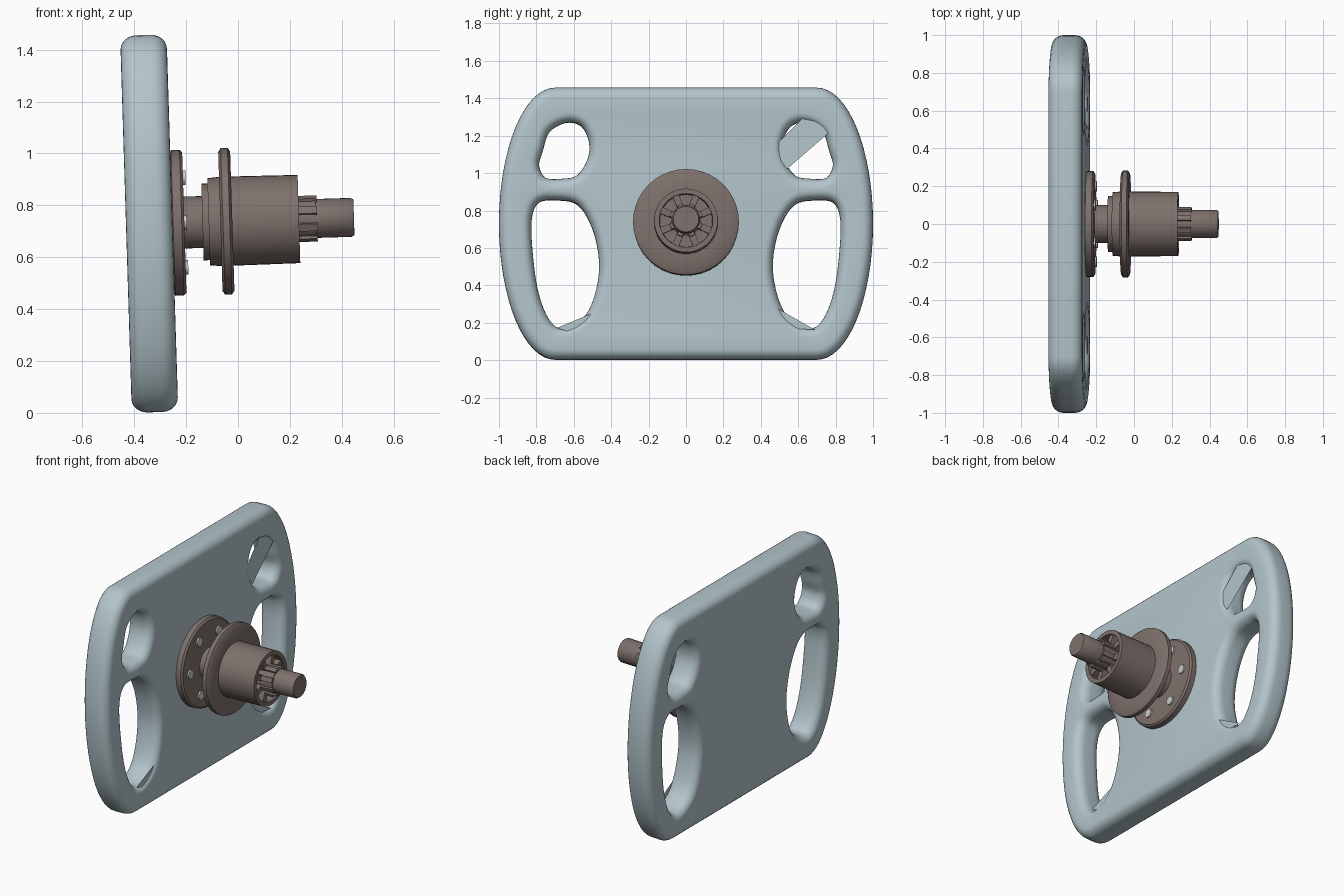
import bpy, bmesh, math
from mathutils import Matrix, Vector

if "Cube" in bpy.data.objects:
    bpy.data.objects.remove(bpy.data.objects["Cube"])

# Everything is built along a local +x axis, then tilted with the column
TILT = Matrix.Translation((0, 0, 0.74)) @ Matrix.Rotation(-0.031, 4, 'Y')


def material(name, rgb):
    m = bpy.data.materials.new(name)
    m.diffuse_color = (*rgb, 1)
    m.use_nodes = True
    m.node_tree.nodes["Principled BSDF"].inputs["Base Color"].default_value = m.diffuse_color
    return m


BLUE = material("pale_blue", (0.45, 0.56, 0.60))
BROWN = material("warm_grey", (0.21, 0.165, 0.15))
STEEL = material("steel", (0.7, 0.7, 0.7))


def finish(bm, name, mat, angle=35, recalc=True):
    if recalc:
        bmesh.ops.recalc_face_normals(bm, faces=bm.faces[:])
    me = bpy.data.meshes.new(name)
    bm.to_mesh(me)
    bm.free()
    ob = bpy.data.objects.new(name, me)
    bpy.context.collection.objects.link(ob)
    me.materials.append(mat)
    ob.matrix_world = TILT
    bpy.ops.object.select_all(action='DESELECT')
    ob.select_set(True)
    bpy.context.view_layer.objects.active = ob
    bpy.ops.object.shade_smooth_by_angle(angle=math.radians(angle))
    return ob


def smooth_loop(pts, n=5):
    """Closed Catmull-Rom curve through the points."""
    p = [Vector(q) for q in pts]
    out = []
    for i in range(len(p)):
        a, b, c, d = (p[(i + k) % len(p)] for k in (-1, 0, 1, 2))
        for j in range(n):
            t = j / n
            out.append(0.5 * (2 * b + (c - a) * t + (2 * a - 5 * b + 4 * c - d) * t * t
                              + (3 * b - a - 3 * c + d) * t ** 3))
    return out


def normals(loop):
    """Outward unit normals of a closed loop."""
    n = len(loop)
    area = sum(loop[i - 1].x * loop[i].y - loop[i].x * loop[i - 1].y for i in range(n))
    s = 1 if area > 0 else -1
    res = []
    for i in range(n):
        t = (loop[i] - loop[i - 1]).normalized() + (loop[(i + 1) % n] - loop[i]).normalized()
        res.append(Vector((t.y, -t.x)).normalized() * s)
    return res


def lathe(bm, profile, seg=40):
    """Revolve (x, radius) points about the x axis; radius 0 closes to a pole."""
    rings = []
    for x, r in profile:
        if r == 0:
            rings.append([bm.verts.new((x, 0, 0))] * seg)
        else:
            rings.append([bm.verts.new((x, r * math.cos(2 * math.pi * i / seg),
                                        r * math.sin(2 * math.pi * i / seg))) for i in range(seg)])
    for a, b in zip(rings, rings[1:]):
        for i in range(seg):
            j = (i + 1) % seg
            bm.faces.new(list(dict.fromkeys((a[i], a[j], b[j], b[i]))))


# Wheel plate: outline and four grip openings with rounded rims
MID, HALF_H, X0, X1 = 0.73, 0.727, -0.432, -0.253
side = [(0.70 + 0.30 * math.cos(a), HALF_H * math.sin(a))
        for a in (math.pi * (i / 32 - 0.5) for i in range(33))]
outline = [Vector(p) for p in side + [(-y, -w) for y, w in side]]
upper = [(0.64, 1.27), (0.56, 1.25), (0.52, 1.17), (0.525, 1.08), (0.58, 0.99), (0.66, 0.97),
         (0.75, 0.975), (0.785, 1.04), (0.765, 1.12), (0.73, 1.22)]
lower = [(0.70, 0.855), (0.58, 0.83), (0.50, 0.70), (0.465, 0.53), (0.48, 0.38), (0.53, 0.25),
         (0.61, 0.185), (0.69, 0.175), (0.75, 0.25), (0.795, 0.39), (0.82, 0.58), (0.825, 0.75),
         (0.79, 0.84)]
contours = [(outline, -0.055)]
for hole in (upper, lower):
    for s in (1, -1):
        contours.append((smooth_loop([(s * y, z - MID) for y, z in hole]), 0.05))

bm = bmesh.new()
caps = ([], [])
STEPS, RX = 6, 0.06
for loop, off in contours:
    nrm = normals(loop)
    section = []
    for k in range(STEPS + 1):
        a = math.pi / 2 * k / STEPS
        section.append((X0 + RX * (1 - math.sin(a)), off * (1 - math.cos(a))))
    section = section[::-1] + [(X0 + X1 - x, d) for x, d in section]
    rings = [[bm.verts.new((x, p.x + n.x * d, p.y + n.y * d)) for p, n in zip(loop, nrm)]
             for x, d in section]
    m = len(loop)
    for a, b in zip(rings, rings[1:]):
        for i in range(m):
            bm.faces.new((a[i - 1], a[i], b[i], b[i - 1]))
    for cap, ring in zip(caps, (rings[0], rings[-1])):
        cap += [bm.edges.get((ring[i - 1], ring[i])) for i in range(m)]
for cap in caps:
    bmesh.ops.triangle_fill(bm, edges=cap, use_beauty=True, normal=(1, 0, 0))
finish(bm, "wheel_plate", BLUE)

# Webs partly covering three openings on the column side
bm = bmesh.new()
for web in ([(0.46, 1.13), (0.54, 1.02), (0.77, 1.22), (0.77, 1.26), (0.62, 1.29)],
            [(0.69, 0.16), (0.48, 0.28), (0.54, 0.17)],
            [(-0.69, 0.17), (-0.60, 0.14), (-0.50, 0.25)]):
    bm.faces.new([bm.verts.new((X1 - 0.012, y, z - MID)) for y, z in web])
finish(bm, "opening_webs", BLUE)

# Mounting flange, neck, collar, stop disc and open-ended sleeve in one turned body
bm = bmesh.new()
lathe(bm, [(-0.256, 0), (-0.256, 0.27), (-0.25, 0.281), (-0.217, 0.281), (-0.207, 0.27),
           (-0.207, 0.10), (-0.137, 0.10), (-0.137, 0.148), (-0.113, 0.148), (-0.113, 0.168),
           (-0.068, 0.172), (-0.068, 0.268), (-0.058, 0.283), (-0.032, 0.283), (-0.022, 0.268),
           (-0.022, 0.172), (0.235, 0.17), (0.235, 0.143), (0.17, 0.14), (0.17, 0)])
finish(bm, "column_sleeve", BROWN)

# Inner shaft with chamfered end
bm = bmesh.new()
lathe(bm, [(0.165, 0), (0.165, 0.08), (0.30, 0.08), (0.30, 0.075), (0.437, 0.075),
           (0.447, 0.068), (0.447, 0)], 32)
finish(bm, "inner_shaft", BROWN)

# Splines around the shaft: tall inside the sleeve, low outside it
bm = bmesh.new()
for i in range(8):
    rot = Matrix.Rotation(2 * math.pi * (i + 0.5) / 8, 4, 'X')
    for x0, x1, r, w in ((0.165, 0.305, 0.09, 0.03), (0.165, 0.225, 0.142, 0.035)):
        bmesh.ops.create_cube(bm, size=1, matrix=rot @ Matrix.Translation(((x0 + x1) / 2, 0, (0.06 + r) / 2))
                              @ Matrix.Diagonal((x1 - x0, w, r - 0.06, 1)))
finish(bm, "shaft_splines", BROWN)

# Flange bolts
bm = bmesh.new()
for i in range(6):
    a = 2 * math.pi * i / 6
    bmesh.ops.create_cone(bm, cap_ends=True, segments=12, radius1=0.028, radius2=0.028, depth=0.03,
                          matrix=Matrix.Translation((-0.212, 0.2 * math.cos(a), 0.2 * math.sin(a)))
                          @ Matrix.Rotation(math.pi / 2, 4, 'Y'))
finish(bm, "flange_bolts", STEEL)
